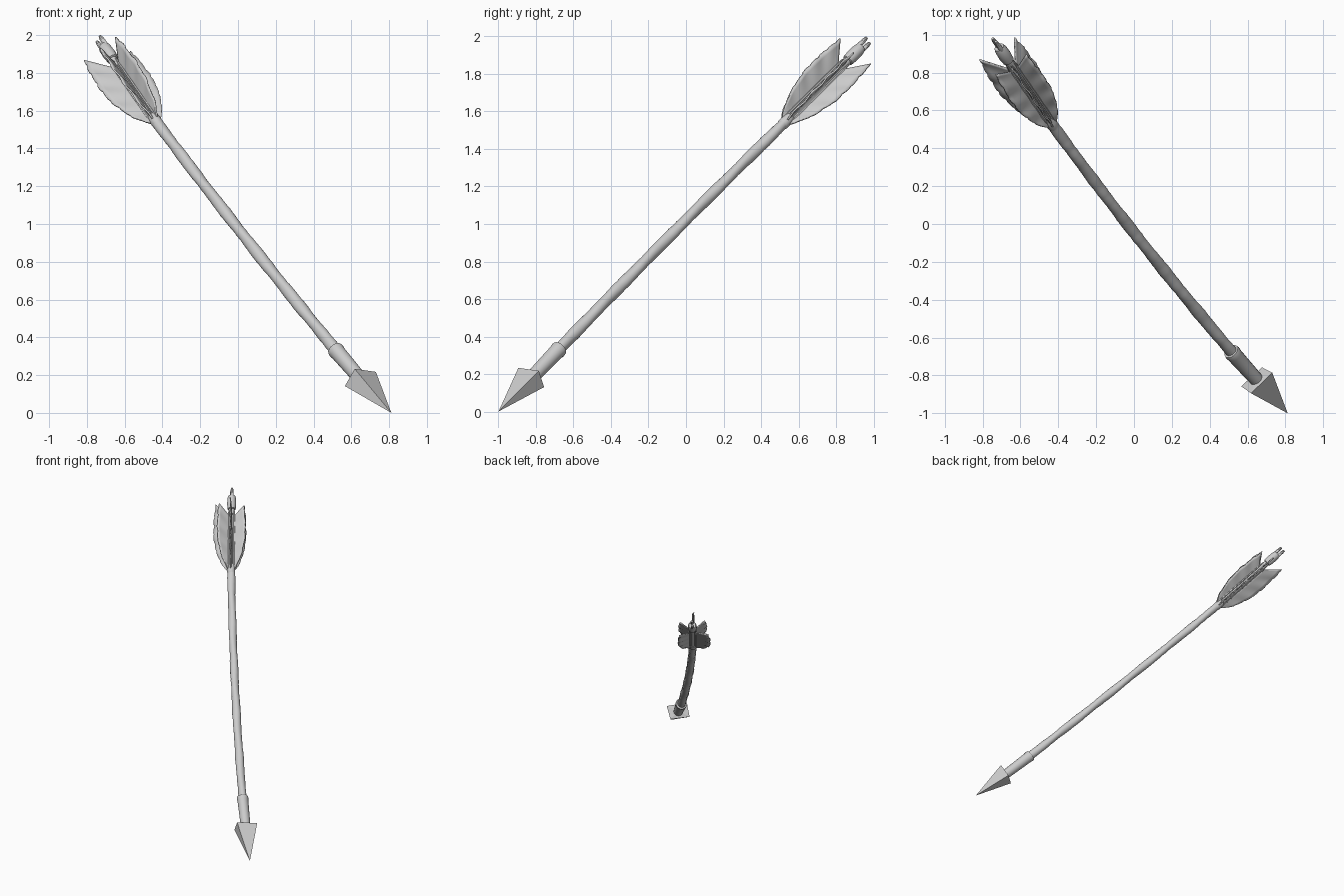
import bpy, bmesh, math, random
from mathutils import Vector

if "Cube" in bpy.data.objects:
    bpy.data.objects.remove(bpy.data.objects["Cube"])

random.seed(4)
TIP = Vector((.812, -1.0, 0.0))
SOCKET = Vector((.515, -.675, .335))
FLETCH = Vector((-.435, .53, 1.545))
BOW = Vector((-.012, -.009, 0))          # sideways bend of the shaft at mid length
U = Vector((-.44, .64, .63)).normalized()   # direction of the feathered end


def finish(bm, name, angle=35):
    bmesh.ops.recalc_face_normals(bm, faces=bm.faces)
    me = bpy.data.meshes.new(name)
    bm.to_mesh(me)
    bm.free()
    ob = bpy.data.objects.new(name, me)
    bpy.context.collection.objects.link(ob)
    bpy.ops.object.select_all(action='DESELECT')
    ob.select_set(True)
    bpy.context.view_layer.objects.active = ob
    if angle:
        bpy.ops.object.shade_smooth_by_angle(angle=math.radians(angle))
    return ob


def sweep(name, centres, radius, sides=16, angle=35):
    """Tube through the centres; radius(i, theta) shapes each ring."""
    bm = bmesh.new()
    rings = []
    for i, c in enumerate(centres):
        d = centres[min(i + 1, len(centres) - 1)] - centres[max(i - 1, 0)]
        if d.length < 1e-6:
            d = centres[-1] - centres[0]
        d.normalize()
        a = d.cross(Vector((1, 1, 0))).normalized()
        b = d.cross(a)
        ring = []
        for k in range(sides):
            t = 2 * math.pi * k / sides
            ring.append(bm.verts.new(c + radius(i, t) * (a * math.cos(t) + b * math.sin(t))))
        rings.append(ring)
    for r0, r1 in zip(rings, rings[1:]):
        for k in range(sides):
            j = (k + 1) % sides
            bm.faces.new((r0[k], r0[j], r1[j], r1[k]))
    bm.faces.new(rings[0])
    bm.faces.new(rings[-1])
    return finish(bm, name, angle)


def lathe(name, origin, axis, profile, sides=16):
    """Tube along a straight axis from (distance, radius) pairs."""
    return sweep(name, [origin + axis * a for a, r in profile],
                 lambda i, t: profile[i][1], sides)


def shaft_point(t):
    return SOCKET.lerp(FLETCH, t) + BOW * (4 * t * (1 - t))


# Bent wooden shaft with faint twisted grain
N = 90
jit = [random.uniform(-.0012, .0012) for _ in range(N + 1)]
sweep("shaft", [shaft_point(i / N) for i in range(N + 1)],
      lambda i, t: .032 - .003 * i / N + jit[i] + .0016 * math.sin(2 * t + i * .35), 18, 50)

# Metal socket
base = Vector((.648, -.823, .18))
ax = (base - SOCKET).normalized()
L = (base - SOCKET).length
lathe("socket", SOCKET, ax, [(-.005, .034), (-.004, .042), (.012, .045), (.03, .042),
                             (L * .7, .039), (L + .03, .036)])

# Four-sided arrowhead
bm = bmesh.new()
c = [bm.verts.new(p) for p in ((.618, -.894, .233), (.73, -.785, .217),
                               (.676, -.757, .13), (.566, -.857, .142))]
tip = bm.verts.new(TIP)
back = bm.verts.new(base - ax * .01)
for k in range(4):
    bm.faces.new((c[k], c[(k + 1) % 4], tip))
    bm.faces.new((c[(k + 1) % 4], c[k], back))
finish(bm, "arrowhead", 0)

# Binding, rear shaft and nock collar
lathe("binding", FLETCH, U, [(-.03, .027), (-.02, .031), (.01, .031), (.04, .027), (.045, .02)])
lathe("rear_shaft", FLETCH, U, [(-.01, .027), (.05, .022), (.3, .021), (.53, .023)])
lathe("nock_collar", FLETCH, U, [(.515, .022), (.52, .031), (.56, .035), (.61, .033), (.63, .027)])

# Two nock prongs
side = Vector((-.45, .45, -.77)).normalized()
for s in (-1, 1):
    lathe("nock_prong", FLETCH + side * s * .018, U,
          [(.6, .010), (.61, .013), (.67, .012), (.69, .008)], 10)

# Five feathers with quills, each given by its outer tip
OUT = [(0, .25), (.05, .45), (.15, .7), (.3, .95), (.45, 1.1),
       (.6, 1.15), (.85, 1.1), (1.01, 1.0)]


def width(s):
    for (a, wa), (b, wb) in zip(OUT, OUT[1:]):
        if s <= b:
            return wa + (wb - wa) * (s - a) / (b - a)
    return OUT[-1][1]


TIPS = [(-.815, .87, 1.865), (-.63, .985, 1.855), (-.645, .825, 1.99),
        (-.73, .79, 1.93), (-.57, .893, 1.916)]
ROWS, COLS = 32, 5
for f, p in enumerate(TIPS):
    rel = Vector(p) - FLETCH
    reach = rel.dot(U)
    rad = rel - U * reach
    size = rad.length
    rad.normalize()
    tan = U.cross(rad)
    bm = bmesh.new()
    grid = []
    for i in range(ROWS + 1):
        s = i / ROWS
        row = []
        for j in range(COLS + 1):
            v = j / COLS
            w = width(s) * size * (.965 if i % 4 == 2 and j == COLS else 1)
            along = s * (.45 + (reach - .45) * v)
            ripple = .004 * v * math.sin(s * 26 + f * 2)
            row.append(bm.verts.new(FLETCH + U * along + rad * (.015 + v * (w - .015)) + tan * ripple))
        grid.append(row)
    for i in range(ROWS):
        for j in range(COLS):
            bm.faces.new((grid[i][j], grid[i + 1][j], grid[i + 1][j + 1], grid[i][j + 1]))
    ob = finish(bm, "feather", 40)
    m = ob.modifiers.new("thickness", 'SOLIDIFY')
    m.thickness = .009
    m.offset = 0
    lathe("quill", FLETCH + rad * .024, U, [(.02, .006), (.05, .010), (.45, .009), (.5, .004)], 8)
